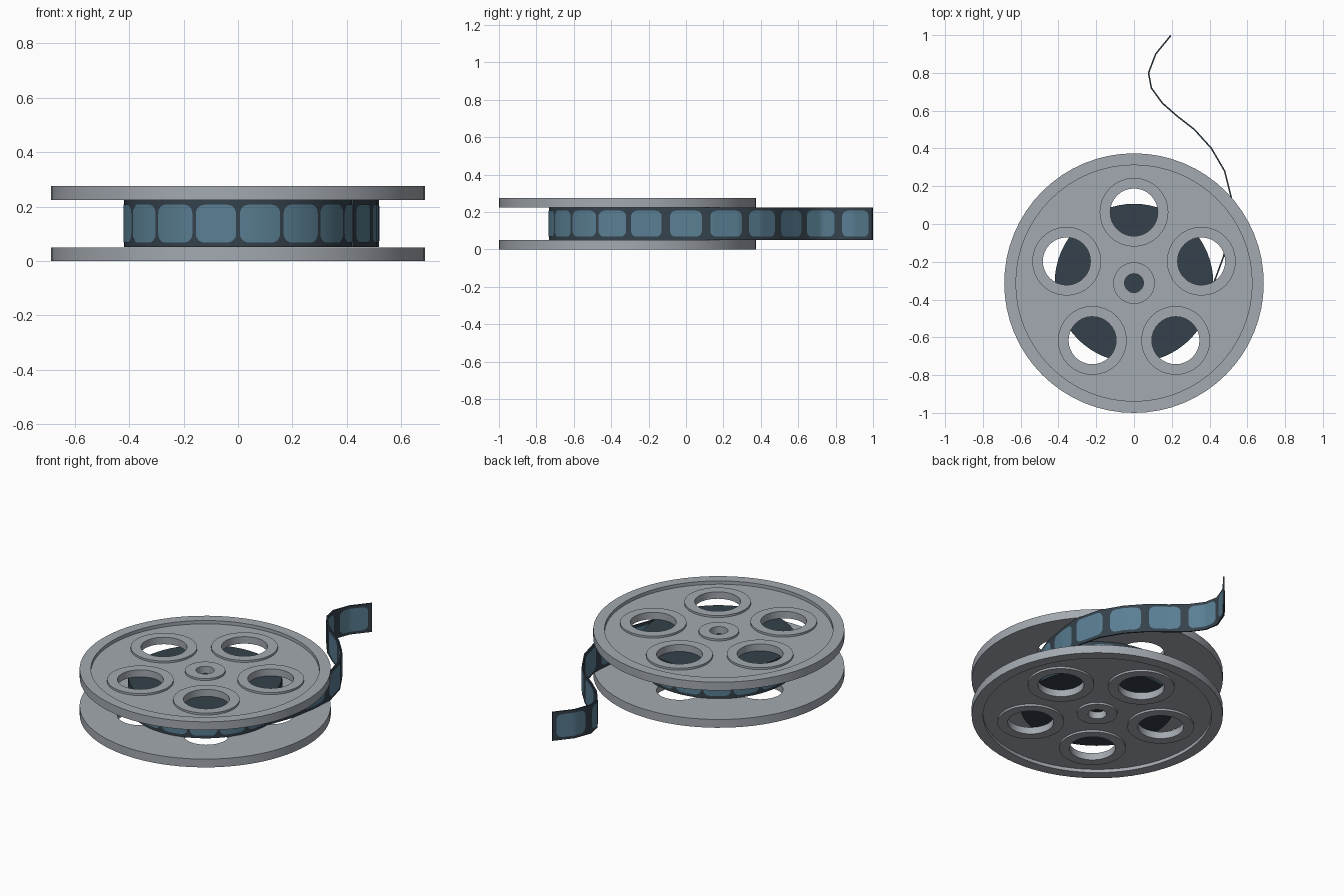
import bpy, bmesh, math
from mathutils import Vector

if "Cube" in bpy.data.objects:
    bpy.data.objects.remove(bpy.data.objects["Cube"])

CY = -0.313            # reel centre in y
Z0, Z1 = 0.051, 0.224  # film edges
ROLL_R = 0.42


def material(name, rgb):
    m = bpy.data.materials.new(name)
    m.diffuse_color = (*rgb, 1)
    m.use_nodes = True
    m.node_tree.nodes["Principled BSDF"].inputs["Base Color"].default_value = m.diffuse_color
    return m


GREY = material("reel grey", (0.37, 0.40, 0.44))
DARK = material("film dark", (0.035, 0.053, 0.070))
BLUE = material("frame blue", (0.100, 0.210, 0.290))


def finish(obj, mat, smooth=True):
    obj.data.materials.clear()
    obj.data.materials.append(mat)
    bpy.ops.object.select_all(action='DESELECT')
    obj.select_set(True)
    bpy.context.view_layer.objects.active = obj
    if smooth:
        bpy.ops.object.shade_smooth_by_angle(angle=math.radians(35))
    return obj


def plate(name, circles, z0, z1):
    """Flat plate from circles (x, y, radius, sides); inner circles become holes."""
    cu = bpy.data.curves.new(name, 'CURVE')
    cu.dimensions = '2D'
    cu.fill_mode = 'BOTH'
    cu.extrude = (z1 - z0) / 2
    for x, y, r, n in circles:
        sp = cu.splines.new('POLY')
        sp.points.add(n - 1)
        for i, p in enumerate(sp.points):
            a = 2 * math.pi * i / n
            p.co = (x + r * math.cos(a), y + r * math.sin(a), 0, 1)
        sp.use_cyclic_u = True
    obj = bpy.data.objects.new(name, cu)
    bpy.context.collection.objects.link(obj)
    obj.location = (0, CY, (z0 + z1) / 2)
    bpy.ops.object.select_all(action='DESELECT')
    obj.select_set(True)
    bpy.context.view_layer.objects.active = obj
    bpy.ops.object.convert(target='MESH')
    obj = bpy.context.view_layer.objects.active
    bm = bmesh.new()
    bm.from_mesh(obj.data)
    bmesh.ops.remove_doubles(bm, verts=bm.verts, dist=1e-5)
    bmesh.ops.recalc_face_normals(bm, faces=bm.faces)
    bm.to_mesh(obj.data)
    bm.free()
    return finish(obj, GREY)


def mesh_object(name, bm, mat):
    me = bpy.data.meshes.new(name)
    bm.to_mesh(me)
    bm.free()
    obj = bpy.data.objects.new(name, me)
    bpy.context.collection.objects.link(obj)
    return finish(obj, mat)


# Two flanges: plate with holes, raised rim, raised rings on the outer side
holes = [(0.375 * math.cos(math.radians(90 + 72 * k)),
          0.375 * math.sin(math.radians(90 + 72 * k))) for k in range(5)]


def flange(name, inner, out):
    def part(label, circles, a, b):
        za, zb = inner + out * a, inner + out * b
        plate(f"{name}_{label}", circles, min(za, zb), max(za, zb))
    part("plate", [(0, 0, 0.625, 64), (0, 0, 0.05, 32)]
         + [(x, y, 0.126, 32) for x, y in holes], 0, 0.03)
    part("rim", [(0, 0, 0.687, 64), (0, 0, 0.625, 64)], 0, 0.05)
    part("hub_ring", [(0, 0, 0.11, 32), (0, 0, 0.05, 32)], 0.03, 0.042)
    for k, (x, y) in enumerate(holes):
        part(f"hole_ring_{k + 1}", [(x, y, 0.182, 32), (x, y, 0.126, 32)], 0.03, 0.042)


flange("lower_flange", 0.05, -1)
flange("upper_flange", 0.225, 1)

# Wound film roll
bpy.ops.mesh.primitive_cylinder_add(vertices=64, radius=ROLL_R, depth=Z1 - Z0,
                                    location=(0, CY, (Z0 + Z1) / 2))
roll = bpy.context.object
roll.name = "film_roll"
finish(roll, DARK)

# Loose film tail
TAIL = [Vector(p) for p in [
    (0.422, CY), (0.475, -0.17), (0.505, 0.0), (0.515, 0.14), (0.48, 0.28),
    (0.41, 0.40), (0.32, 0.50), (0.23, 0.57), (0.15, 0.64), (0.092, 0.72),
    (0.077, 0.80), (0.115, 0.90), (0.195, 0.998)]]
LENGTH = sum((b - a).length for a, b in zip(TAIL, TAIL[1:]))


def tail_at(s):
    for a, b in zip(TAIL, TAIL[1:]):
        d = (b - a).length
        if s <= d or b is TAIL[-1]:
            return a + (b - a) * (s / d)
        s -= d


def roll_at(s):
    a = s / ROLL_R - math.pi / 2
    return Vector((ROLL_R * math.cos(a), CY + ROLL_R * math.sin(a)))


def right_normal(path, s):
    t = (path(s + 0.008) - path(s - 0.008)).normalized()
    return Vector((t.y, -t.x))


bm = bmesh.new()
rows = []
s = 0
for i, p in enumerate(TAIL):
    if i:
        s += (p - TAIL[i - 1]).length
    n = right_normal(tail_at, s) * 0.004
    rows.append([bm.verts.new((*(p + n * k), z))
                 for k, z in ((1, Z0), (1, Z1), (-1, Z1), (-1, Z0))])
for a, b in zip(rows, rows[1:]):
    for k in range(4):
        bm.faces.new((a[k], b[k], b[(k + 1) % 4], a[(k + 1) % 4]))
bm.faces.new(rows[0])
bm.faces.new(rows[-1][::-1])
bmesh.ops.recalc_face_normals(bm, faces=bm.faces)
mesh_object("film_tail", bm, DARK)


# Rounded picture frames laid along a path
def frames(name, path, count, pitch, length, offset, corner=0.032):
    bm = bmesh.new()
    mid, half = (0.068 + 0.207) / 2, (0.207 - 0.068) / 2
    us = [corner * (1 - math.cos(math.pi / 2 * i / 5)) for i in range(6)]
    us += [corner + (length - 2 * corner) * i / 8 for i in range(1, 8)]
    us += [length - u for u in us[5::-1]]
    for f in range(count):
        prev = None
        for u in us:
            s = f * pitch + (pitch - length) / 2 + u
            e = max(0, corner - min(u, length - u))
            h = half - corner + math.sqrt(max(0, corner ** 2 - e ** 2))
            p = path(s) + right_normal(path, s) * offset
            col = [bm.verts.new((p.x, p.y, mid + k * h)) for k in (-1, 1)]
            if prev:
                q = (prev[0], col[0], col[1], prev[1])
                bm.faces.new(q if offset > 0 else q[::-1])
            prev = col
    mesh_object(name, bm, BLUE)


roll_pitch = 2 * math.pi * ROLL_R / 16
frames("roll_frames", roll_at, 16, roll_pitch, roll_pitch - 0.014, 0.002)
frames("tail_frames_outer", tail_at, 7, LENGTH / 7, 0.172, 0.006)
frames("tail_frames_inner", tail_at, 7, LENGTH / 7, 0.172, -0.006)
